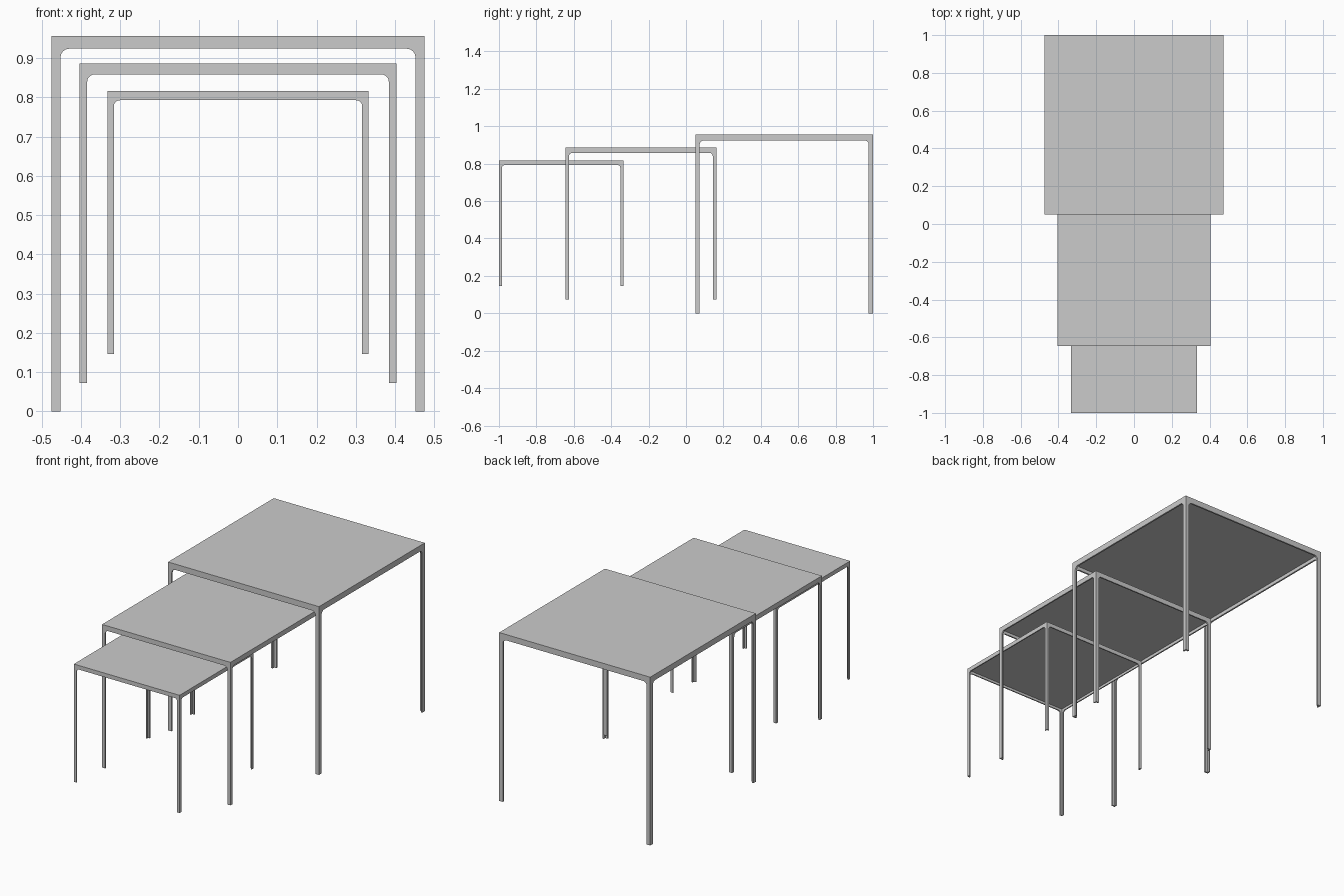
import bpy
import bmesh
import math
from mathutils import Matrix, Vector

cube = bpy.data.objects.get("Cube")
if cube:
    bpy.data.objects.remove(cube, do_unlink=True)

# Single painted-metal colour
GREY = (0.6, 0.6, 0.6, 1.0)
metal = bpy.data.materials.new("light_grey")
metal.use_nodes = True
metal.diffuse_color = GREY
metal.node_tree.nodes["Principled BSDF"].inputs["Base Color"].default_value = GREY

# Full-size table dimensions
HALF = 0.475      # half of the square top
HEIGHT = 0.957
LEG = 0.023       # visible leg width
APRON = 0.033     # visible apron height
FILLET = 0.022    # rounding where leg meets apron
PLATE = 0.009     # sheet thickness of the angle profile
PANEL = 0.013     # thickness of the top


def add_object(name, bm):
    bmesh.ops.recalc_face_normals(bm, faces=bm.faces)
    mesh = bpy.data.meshes.new(name)
    bm.to_mesh(mesh)
    bm.free()
    mesh.materials.append(metal)
    obj = bpy.data.objects.new(name, mesh)
    bpy.context.collection.objects.link(obj)
    return obj


def arch_profile(half, leg, height, apron, radius, steps=6):
    """Outline of two legs and an apron with rounded inner corners."""
    inner = half - leg
    under = height - apron
    right = [(half, height), (half, 0), (inner, 0)]
    for i in range(steps + 1):
        a = math.radians(90) * i / steps
        right.append((inner - radius + radius * math.cos(a),
                      under - radius + radius * math.sin(a)))
    return right + [(-x, z) for x, z in reversed(right)]


def arch(name, profile, offset, thickness, turn, place):
    """Sheet arch standing at a distance from the centre, turned about z."""
    bm = bmesh.new()
    face = bm.faces.new([bm.verts.new((x, -offset, z)) for x, z in profile])
    grown = bmesh.ops.extrude_face_region(bm, geom=[face])
    moved = [v for v in grown["geom"] if isinstance(v, bmesh.types.BMVert)]
    bmesh.ops.translate(bm, verts=moved, vec=(0, thickness, 0))
    bm.transform(place @ Matrix.Rotation(math.radians(turn), 4, "Z"))
    return add_object(name, bm)


def table(label, s, y, z):
    place = Matrix.Translation((0, y, z))
    half, height, t = HALF * s, HEIGHT * s, PLATE * s
    # Front and back arches run the full width, side arches fit between them
    wide = arch_profile(half, LEG * s, height, APRON * s, FILLET * s)
    narrow = arch_profile(half - t, LEG * s - t, height, APRON * s, FILLET * s)
    sides = (("front", wide, 0), ("left", narrow, 90),
             ("back", wide, 180), ("right", narrow, 270))
    for side, profile, turn in sides:
        arch(f"{label}_table_{side}_frame", profile, half, t, turn, place)
    # Top panel set flush inside the frame
    bm = bmesh.new()
    bmesh.ops.create_cube(bm, size=1)
    span = 2 * (half - t)
    bmesh.ops.scale(bm, verts=bm.verts, vec=(span, span, PANEL * s))
    bmesh.ops.translate(bm, verts=bm.verts,
                        vec=Vector((0, y, z + height - PANEL * s / 2)))
    add_object(f"{label}_table_top", bm)


# Three nested sizes, pulled out towards the front
table("large", 1.0, 0.525, 0.0)
table("medium", 0.85, -0.241, 0.073)
table("small", 0.7, -0.6675, 0.146)
